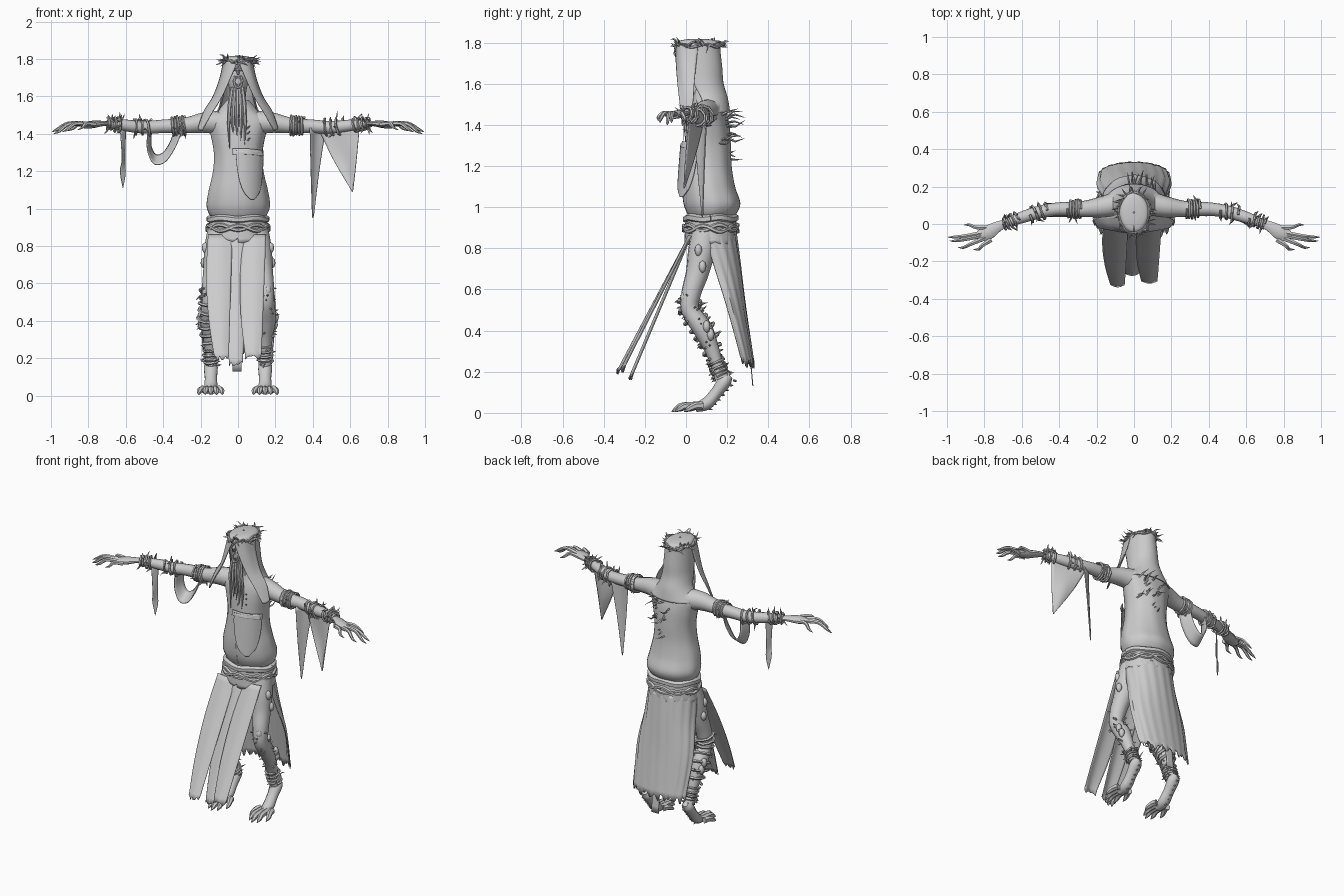
import bpy, bmesh, math, random
from mathutils import Vector as V

random.seed(4)
if "Cube" in bpy.data.objects:
    bpy.data.objects.remove(bpy.data.objects["Cube"])

grey = bpy.data.materials.new("plain grey")
grey.use_nodes = True
grey.diffuse_color = (0.6, 0.6, 0.6, 1)
grey.node_tree.nodes["Principled BSDF"].inputs["Base Color"].default_value = grey.diffuse_color


def make(name, shape, thickness=0):
    mesh = bpy.data.meshes.new(name)
    mesh.from_pydata(shape[0], [], shape[1])
    bm = bmesh.new()
    bm.from_mesh(mesh)
    bmesh.ops.remove_doubles(bm, verts=bm.verts, dist=0.0002)
    bmesh.ops.recalc_face_normals(bm, faces=bm.faces)
    bm.to_mesh(mesh)
    bm.free()
    mesh.materials.append(grey)
    mesh.shade_smooth()
    mesh.set_sharp_from_angle(angle=math.radians(50))
    obj = bpy.data.objects.new(name, mesh)
    bpy.context.collection.objects.link(obj)
    if thickness:
        mod = obj.modifiers.new("cloth thickness", "SOLIDIFY")
        mod.thickness, mod.offset = thickness, 0
    return obj


def spline(pts, steps=5):
    # Catmull-Rom interpolation for tuples of any length
    out = []
    for i in range(len(pts) - 1):
        quad = pts[max(i - 1, 0)], pts[i], pts[i + 1], pts[min(i + 2, len(pts) - 1)]
        for k in range(steps):
            t = k / steps
            out.append(tuple(b + t * ((c - a) + t * (2 * a - 5 * b + 4 * c - d + t * (3 * (b - c) + d - a))) / 2
                             for a, b, c, d in zip(*quad)))
    return out + [tuple(pts[-1])]


def frames(path):
    n, out = V((0.01, 0.05, 1)), []
    for i, p in enumerate(path):
        t = V(path[min(i + 1, len(path) - 1)][:3]) - V(path[max(i - 1, 0)][:3])
        t.normalize()
        n = (n - t * n.dot(t)).normalized()
        out.append((V(p[:3]), n.copy(), t.cross(n), p[3]))
    return out


def tube(shape, path, sides=8, flat=1):
    verts, faces = shape
    base, fr = len(verts), frames(path)
    for p, n, b, r in fr:
        for k in range(sides):
            a = math.tau * k / sides
            verts.append(p + (n * math.cos(a) * flat + b * math.sin(a)) * r)
    for i in range(len(fr) - 1):
        for k in range(sides):
            a, b = base + i * sides + k, base + i * sides + (k + 1) % sides
            faces.append((a, b, b + sides, a + sides))
    faces.append(tuple(range(base, base + sides)))
    faces.append(tuple(range(len(verts) - sides, len(verts))))
    return fr


def spike(shape, p, d, length, r=0.006):
    tip, bend = p + d * length, V((0, 0, random.uniform(-0.2, 0.2) * length))
    tube(shape, [(*p, r), (*(p.lerp(tip, 0.5) + bend), r * 0.7), (*tip, 0.0005)], 4)


def grid(name, rows, thickness=0.005, ragged=0):
    if ragged:
        rows[-1] = [(x, y, z + random.uniform(-ragged, ragged)) for x, y, z in rows[-1]]
    w = len(rows[0])
    faces = [(i * w + j, i * w + j + 1, i * w + w + j + 1, i * w + w + j)
             for i in range(len(rows) - 1) for j in range(w - 1)]
    return make(name, (sum(rows, []), faces), thickness)


def sheet(name, rows, ragged=0):
    cols = [spline(c) for c in zip(*[spline(r, 4) for r in rows])]
    return grid(name, [list(r) for r in zip(*cols)], 0.005, ragged)


def shell(name, rows, thickness=0, ragged=0, fold=0, seg=36):
    # rows: height, centre y, half width, half depth, half gap at the front (degrees)
    out = []
    for z, cy, rx, ry, gap in spline(rows):
        line = []
        for k in range(seg + 1):
            a = math.pi / 2 + (2 * k / seg - 1) * math.radians(180 - gap)
            f = 1 + fold * math.sin(k * 1.6 + z * 5)
            line.append((rx * f * math.cos(a), cy + ry * f * math.sin(a), z))
        out.append(line)
    return grid(name, out, thickness, ragged)


def wrap(name, limb, axis, lo, hi, turns, thorns=0, gap=0.004, r=0.007):
    # twig wound round part of a limb
    part = [f for f in limb if lo <= abs(f[0][axis]) <= hi]
    shape, path, count = ([], []), [], turns * 10
    for k in range(count + 1):
        u = k / count * (len(part) - 1)
        i = min(int(u), len(part) - 2)
        f, g, t = part[i], part[i + 1], u - int(u) if u < len(part) - 1 else 1
        a = math.tau * k / 10
        out = f[1] * math.cos(a) + f[2] * math.sin(a)
        p = f[0].lerp(g[0], t) + out * (f[3] + gap + random.uniform(0, 0.009))
        path.append((*p, r))
        if random.random() < thorns:
            d = out + V([random.uniform(-0.8, 0.8) for _ in range(3)])
            spike(shape, p, d.normalized(), random.uniform(0.02, 0.045))
    tube(shape, path, 5)
    make(name, shape)


def hoop(name, z, cy, rx, ry, r, wave=0, thorns=0, phase=0):
    shape, path = ([], []), []
    for k in range(49):
        a = math.tau * k / 48
        p = V((rx * math.cos(a), cy + ry * math.sin(a), z + wave * math.sin(5 * a + phase)))
        path.append((*p, r))
        if random.random() < thorns:
            d = V((math.cos(a), math.sin(a), 0)) + V([random.uniform(-0.9, 0.9) for _ in range(3)])
            spike(shape, p, d.normalized(), random.uniform(0.02, 0.05))
    tube(shape, path, 6)
    make(name, shape)


# Torso, waist and cloth shells
shell("tunic", [(0.95, .12, .13, .1, 0), (0.97, .125, .155, .12, 0), (1.02, .125, .17, .138, 0),
                (1.1, .11, .158, .128, 0), (1.2, .105, .135, .117, 0), (1.3, .107, .13, .112, 0),
                (1.4, .107, .148, .105, 0), (1.47, .107, .165, .09, 0), (1.52, .11, .11, .08, 0),
                (1.58, .1, .06, .06, 0)], fold=0.012)
shell("pelvis", [(0.97, .12, .145, .11, 0), (0.86, .12, .14, .1, 0), (0.78, .11, .12, .07, 0),
                 (0.74, .1, .01, .01, 0)])
shell("waist_fringe", [(0.96, .12, .15, .12, 0), (0.9, .12, .157, .123, 0), (0.83, .12, .163, .127, 0)],
      0.005, 0.018, 0.01)
hoop("belt_roll", 0.945, .12, .15, .118, .02, 0.004)
hoop("belt_rope_upper", 0.9, .12, .163, .13, .011, 0.014)
hoop("belt_rope_lower", 0.895, .12, .165, .131, .011, 0.014, 0, 3)
shell("back_skirt", [(0.87, .12, .155, .122, 75), (0.7, .15, .17, .115, 85), (0.5, .2, .195, .09, 92),
                     (0.24, .265, .185, .065, 98)], 0.006, 0.025, 0.02)
sheet("back_skirt_tail", [[(-.03, .3, .4), (.02, .3, .4)], [(-.03, .325, .13), (.02, .325, .13)]])

# Front apron strips: name, top x range, bottom x range, bottom y, bottom z
for side, a, b, c, d, y, z in (("right", -.16, -.03, -.125, -.05, -.325, .2),
                               ("middle", -.06, .05, -.045, .025, -.265, .17),
                               ("left", .03, .15, .04, .125, -.305, .21)):
    rows = []
    for t in (0, 0.35, 0.7, 1):
        lo, hi = a + (c - a) * t, b + (d - b) * t
        yy, bulge = .025 + (y - .025) * t, 0.025 * math.sin(math.pi * t)
        zz = .86 + (z - .86) * t
        rows.append([(lo - bulge, yy, zz), ((lo + hi) / 2, yy - .012, zz), (hi, yy, zz)])
    sheet("apron_" + side, rows, 0.015)

# Pouch patch laid on the tunic front
rows = []
for t in (0, 0.3, 0.6, 0.85, 1):
    z, wide = 1.31 - 0.26 * t, math.sqrt(1.02 - t * t)
    rows.append([(.145 * math.cos(a), .105 - (.13 + .02 * t) * math.sin(a), z)
                 for a in [math.radians(58 + 36 * wide * s) for s in (1, 0.5, 0, -0.5, -1)]])
sheet("pouch", rows)
sheet("bib_hem", [[(-.03, -.012, 1.32), (.06, -.012, 1.32), (.13, .045, 1.31)],
                  [(-.03, -.02, 1.29), (.06, -.02, 1.29), (.137, .04, 1.28)]])

# Head with gaping mouth, teeth and hanging strands
shell("head", [(1.79, .06, .01, .01, 0), (1.76, .055, .05, .07, 0), (1.7, .05, .058, .075, 0),
               (1.63, .05, .045, .065, 0), (1.56, .07, .04, .05, 0), (1.48, .09, .05, .05, 0)])
face = ([], [])
lips = [(.022 * math.cos(a), -.026 + .008 * math.sin(a), 1.68 + .035 * math.sin(a), .007)
        for a in [math.tau * k / 16 for k in range(17)]]
tube(face, lips, 6)
for k in range(5):
    for top in (1, -1):
        spike(face, V((-.014 + .007 * k, -.028, 1.68 + .03 * top)), V((0, 0, -top)), .018, .003)
tube(face, [(0, -.03, 1.77, .008), (0, -.045, 1.74, .013), (0, -.035, 1.72, .01)], 6)
for s in (1, -1):
    tube(face, [(.045 * s, -.01, 1.745, .006), (.025 * s, -.028, 1.75, .01), (.008 * s, -.03, 1.74, .006)], 6)
make("face", face)
beard = ([], [])
for x in (-.045, -.025, -.005, .015, .035):
    low = random.uniform(1.28, 1.42)
    tube(beard, spline([(x * 0.7, -.01, 1.65, .009), (x, -.015, 1.55, .011), (x * 1.1, -.005, 1.45, .008),
                        (x, -.012, low, .001)]), 6)
make("beard", beard)

# Hood and its loose side flaps
shell("hood", [(1.815, .06, .004, .004, 0), (1.812, .06, .045, .06, 0), (1.8, .06, .072, .1, 0),
               (1.76, .06, .077, .104, 30), (1.68, .068, .082, .105, 55), (1.6, .08, .088, .1, 65),
               (1.53, .1, .105, .1, 75), (1.46, .11, .155, .102, 85)], 0.006)
hoop("thorn_crown", 1.785, .06, .082, .11, .007, 0.008, 0.55)
hoop("thorn_crown_second", 1.795, .06, .08, .107, .006, 0.01, 0.5, 2)
for side, s in (("left", 1), ("right", -1)):
    sheet("hood_flap_" + side, [
        [(.005 * s, -.047, 1.78), (.055 * s, -.025, 1.79), (.078 * s, .06, 1.79)],
        [(.035 * s, -.048, 1.71), (.08 * s, -.02, 1.7), (.096 * s, .05, 1.7)],
        [(.085 * s, -.04, 1.6), (.115 * s, -.01, 1.6), (.133 * s, .04, 1.6)],
        [(.14 * s, -.03, 1.51), (.168 * s, 0, 1.51), (.182 * s, .035, 1.52)],
        [(.19 * s, -.02, 1.42), (.205 * s, 0, 1.42), (.213 * s, .02, 1.43)]])

limbs = {}
for side, s in (("left", 1), ("right", -1)):
    def flip(pts):
        return [(p[0] * s, *p[1:]) for p in pts]

    # Arms, palms and clawed fingers
    arm = ([], [])
    limbs["arm", side] = tube(arm, spline(flip([
        (.1, .105, 1.46, .065), (.18, .09, 1.46, .055), (.28, .08, 1.445, .042), (.4, .08, 1.44, .036),
        (.5, .065, 1.435, .034), (.6, .035, 1.445, .031), (.7, 0, 1.455, .02)])), 12)
    make("arm_" + side, arm)
    hand = ([], [])
    tube(hand, spline(flip([(.68, .008, 1.455, .019), (.73, -.015, 1.455, .03), (.78, -.045, 1.45, .04),
                            (.83, -.065, 1.445, .03)])), 10, 0.5)
    for x, y, z, by in ((.91, -.005, 1.415, -.02), (.995, -.07, 1.41, -.05), (.985, -.09, 1.4, -.062),
                        (.94, -.125, 1.41, -.075), (.86, -.135, 1.42, -.085)):
        bx = .74 + .08 * (x - .8) / .2
        tube(hand, spline(flip([(bx, by, 1.45, .014), ((bx + x) / 2, (by + y) / 2 - .005, 1.455, .011),
                                (x - .03, y, z + .015, .008), (x, y, z, .001)]), 4), 6)
    make("hand_" + side, hand)

    # Legs standing on raised heels, with spread toes
    leg = ([], [])
    limbs["leg", side] = tube(leg, spline(flip([
        (.09, .1, .9, .07), (.115, .075, .78, .066), (.13, .055, .68, .056), (.145, .025, .58, .048),
        (.15, .02, .5, .044), (.155, .08, .41, .048), (.15, .125, .31, .036), (.145, .155, .22, .03),
        (.145, .175, .17, .036)])), 12)
    make("leg_" + side, leg)
    foot = ([], [])
    tube(foot, spline(flip([(.145, .215, .18, .018), (.145, .19, .155, .038), (.145, .145, .095, .034),
                            (.145, .1, .045, .036), (.145, .045, .026, .026)])), 10, 0.85)
    for x, y in ((.085, .0), (.115, -.05), (.145, -.07), (.175, -.055), (.208, -.01)):
        m = (.145 + x * 2) / 3
        tube(foot, spline(flip([(m, .08, .035, .02), ((m + x) / 2, y + .055, .034, .017),
                                (x, y + .025, .02, .013), (x, y, .006, .002)]), 4), 6)
    for k in range(7):
        u = k / 6
        spike(foot, V((.145 * s, .23 - .12 * u, .16 - .14 * u)), V((0, .8, -.2)), .025)
    make("foot_" + side, foot)

    # Warty growths and thorns along the leg
    warts = ([], [])
    for x, y, z in ((.175, .06, .79), (.182, .08, .71), (.2, .1, .42), (.195, .12, .38), (.16, -.01, .56)):
        tube(warts, flip([(x, y, z + .03, .002), (x, y, z + .02, .014), (x, y, z, .019),
                          (x, y, z - .02, .013), (x, y, z - .03, .002)]), 8)
    for p, n, b, r in limbs["leg", side][16:]:
        for _ in range(2):
            a = random.uniform(0, math.tau)
            d = n * math.cos(a) + b * math.sin(a)
            spike(warts, p + d * r * 0.9, d, .024)
    make("leg_growths_" + side, warts)
    wrap("ankle_twigs_" + side, limbs["leg", side], 2, .18, .28, 4, 0.15)
    wrap("wrist_twigs_" + side, limbs["arm", side], 0, .62, .7, 4, 0.4)
    wrap("elbow_twigs_" + side, limbs["arm", side], 0, .46, .57, 3, 0.25)
    wrap("upper_arm_twigs_" + side, limbs["arm", side], 0, .26, .37, 5, 0.15)

wrap("calf_twigs_right", limbs["leg", "right"], 2, .29, .57, 7, 0.2, 0.006, 0.009)

# Torn cloth hanging from the arms
sheet("sleeve_rag_inner_left", [[(.385, .04, 1.43), (.42, .08, 1.43), (.47, .1, 1.43)],
                                [(.39, .055, 1.2), (.41, .075, 1.2), (.435, .09, 1.21)],
                                [(.397, .078, .96), (.4, .08, .95), (.406, .082, .97)]])
sheet("sleeve_rag_outer_left", [[(.43, .09, 1.43), (.54, .05, 1.42), (.65, .02, 1.44)],
                                [(.505, .05, 1.27), (.57, .04, 1.26), (.634, .0, 1.27)],
                                [(.605, -.005, 1.1), (.61, -.01, 1.09), (.615, -.01, 1.1)]])
sheet("sleeve_loop_right", [[(-.3, .05, 1.42), (-.34, .11, 1.43)], [(-.335, .04, 1.33), (-.36, .11, 1.36)],
                            [(-.39, .04, 1.25), (-.4, .11, 1.3)], [(-.45, .04, 1.24), (-.44, .11, 1.29)],
                            [(-.485, .04, 1.32), (-.465, .11, 1.34)], [(-.48, .04, 1.43), (-.46, .1, 1.43)]])
sheet("wrist_rag_right", [[(-.63, .01, 1.43), (-.6, .04, 1.43)], [(-.62, .01, 1.27), (-.605, .04, 1.27)],
                          [(-.63, .02, 1.2), (-.602, .04, 1.19)], [(-.618, .03, 1.12), (-.615, .03, 1.11)]])

# Long thorns breaking through the back and chest
thorns = ([], [])
for k in range(18):
    x, z = random.uniform(-.03, .12), random.uniform(1.24, 1.46)
    d = V((random.uniform(-0.3, 0.5), 1, random.uniform(-0.4, 0.5))).normalized()
    spike(thorns, V((x, .195 - x * x * 3, z)), d, random.uniform(.05, .11), .007)
for z in (1.36, 1.4, 1.43):
    spike(thorns, V((.05, .015, z)), V((.4, -.8, .4)), .04)
make("back_thorns", thorns)
